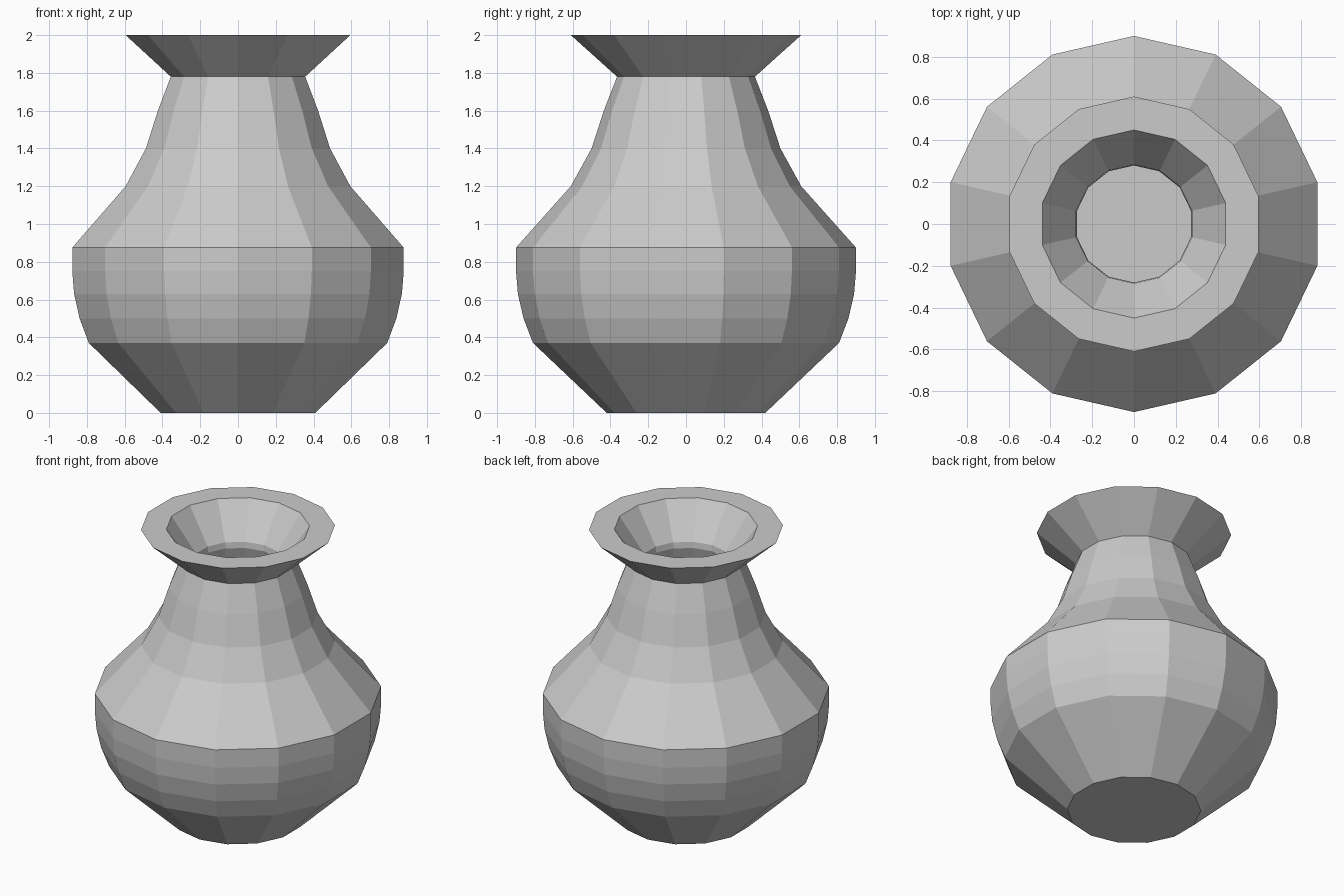
import bpy
import bmesh
from math import cos, sin, pi

SIDES = 14

# Remove the default cube
cube = bpy.data.objects.get("Cube")
if cube:
    bpy.data.objects.remove(cube, do_unlink=True)

# Plain grey clay
clay = bpy.data.materials.new("grey clay")
clay.use_nodes = True
colour = (0.6, 0.6, 0.6, 1.0)
clay.diffuse_color = colour
clay.node_tree.nodes["Principled BSDF"].inputs["Base Color"].default_value = colour

# Outside (radius, height), from foot to lip
outer = [(0.42, 0), (0.81, 0.37), (0.86, 0.5), (0.89, 0.63), (0.9, 0.75),
         (0.9, 0.875), (0.61, 1.2), (0.5, 1.4), (0.435, 1.6),
         (0.365, 1.78), (0.61, 2)]
# Inside, from lip down to floor
inner = [(0.45, 2), (0.285, 1.77), (0.28, 1.73), (0.33, 1.56), (0.39, 1.37),
         (0.52, 1.13), (0.79, 0.83), (0.79, 0.75), (0.75, 0.54),
         (0.71, 0.42), (0.38, 0.11)]


def lathe(name, profile, material):
    """Turn a profile into a faceted solid, closed at both ends."""
    bm = bmesh.new()
    rings = []
    for r, z in profile:
        angles = [pi / 2 + 2 * pi * i / SIDES for i in range(SIDES)]
        rings.append([bm.verts.new((r * cos(a), r * sin(a), z)) for a in angles])
    for low, high in zip(rings, rings[1:]):
        for i in range(SIDES):
            j = (i + 1) % SIDES
            bm.faces.new((low[i], low[j], high[j], high[i]))
    bm.faces.new(rings[0][::-1])
    bm.faces.new(rings[-1])
    bmesh.ops.recalc_face_normals(bm, faces=bm.faces)
    mesh = bpy.data.meshes.new(name)
    bm.to_mesh(mesh)
    bm.free()
    mesh.materials.append(material)
    obj = bpy.data.objects.new(name, mesh)
    bpy.context.collection.objects.link(obj)
    return obj


# Hollow vase with a flared lip
lathe("vase", outer + inner, clay)
